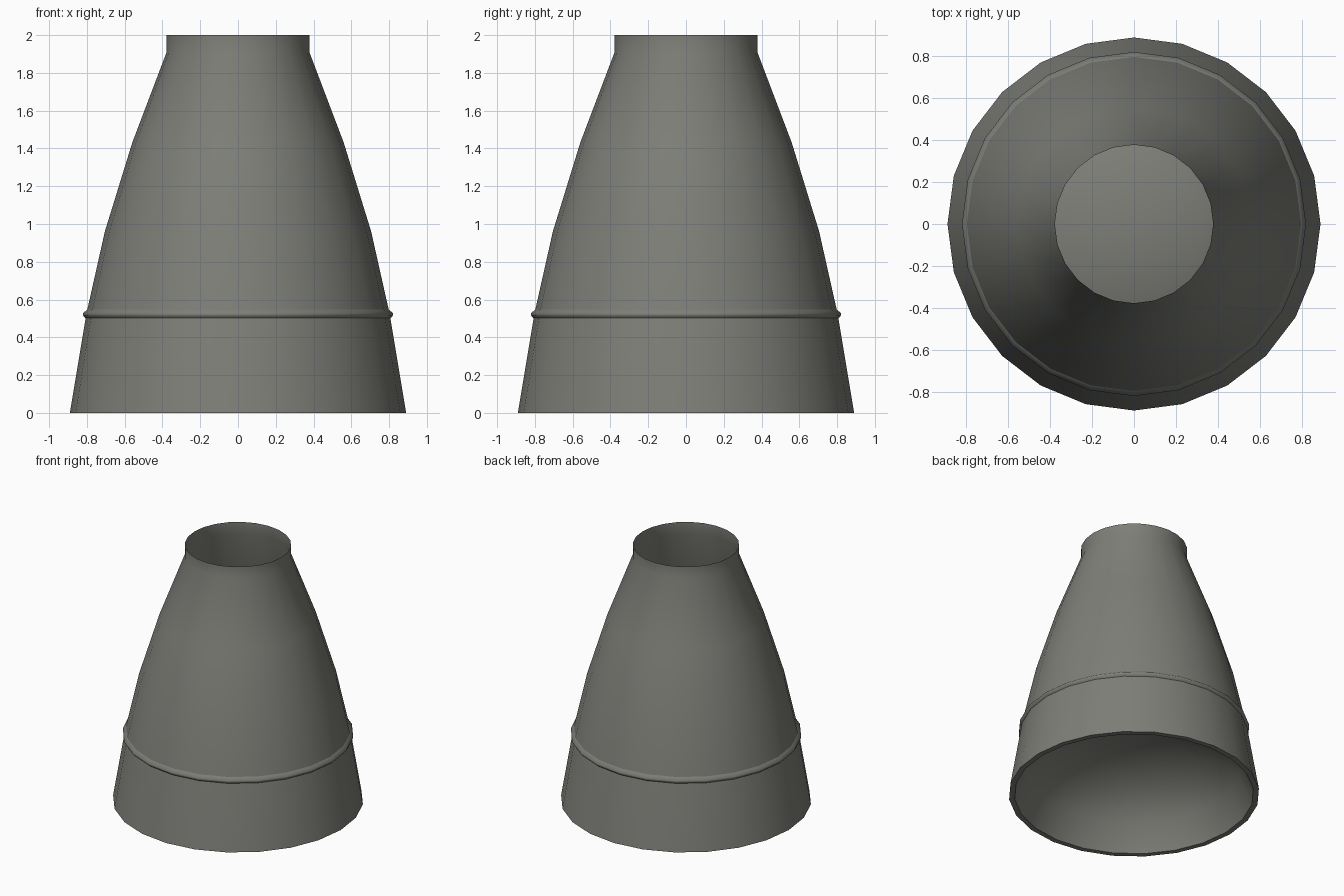
import bpy, bmesh, math

if "Cube" in bpy.data.objects:
    bpy.data.objects.remove(bpy.data.objects["Cube"])

SIDES = 24

metal = bpy.data.materials.new("warm dark grey metal")
metal.diffuse_color = (0.21, 0.21, 0.19, 1)
metal.use_nodes = True
metal.node_tree.nodes["Principled BSDF"].inputs["Base Color"].default_value = metal.diffuse_color


def lathe(name, profile, angle=30, apex=None):
    """Spin (radius, height) points around z, optionally closing to an apex."""
    bm = bmesh.new()
    rings = []
    for r, z in profile:
        rings.append([bm.verts.new((r * math.cos(2 * math.pi * i / SIDES),
                                    r * math.sin(2 * math.pi * i / SIDES), z))
                      for i in range(SIDES)])
    for a, b in zip(rings, rings[1:]):
        for i in range(SIDES):
            j = (i + 1) % SIDES
            bm.faces.new((a[i], a[j], b[j], b[i]))
    if apex is not None:
        tip = bm.verts.new((0, 0, apex))
        for i in range(SIDES):
            bm.faces.new((rings[-1][i], rings[-1][(i + 1) % SIDES], tip))
    mesh = bpy.data.meshes.new(name)
    bm.to_mesh(mesh)
    bm.free()
    mesh.materials.append(metal)
    obj = bpy.data.objects.new(name, mesh)
    bpy.context.collection.objects.link(obj)
    bpy.ops.object.select_all(action='DESELECT')
    obj.select_set(True)
    bpy.context.view_layer.objects.active = obj
    bpy.ops.object.shade_smooth_by_angle(angle=math.radians(angle))
    return obj


# Bell: thick lower lip, then the outside up to the open neck
lathe("bell_wall", [(0.85, 0), (0.89, 0), (0.807, 0.5), (0.797, 0.55), (0.705, 0.96),
                    (0.56, 1.43), (0.378, 1.91), (0.378, 2.0)])

# Raised rounded band around the bell
lathe("band", [(0.805, 0.5), (0.819, 0.513), (0.821, 0.527), (0.795, 0.55)], angle=170)

# Domed lining closing the inside of the bell
lathe("inner_dome", [(0.85, 0), (0.76, 0.2), (0.58, 0.36), (0.32, 0.46)],
      angle=60, apex=0.5)
